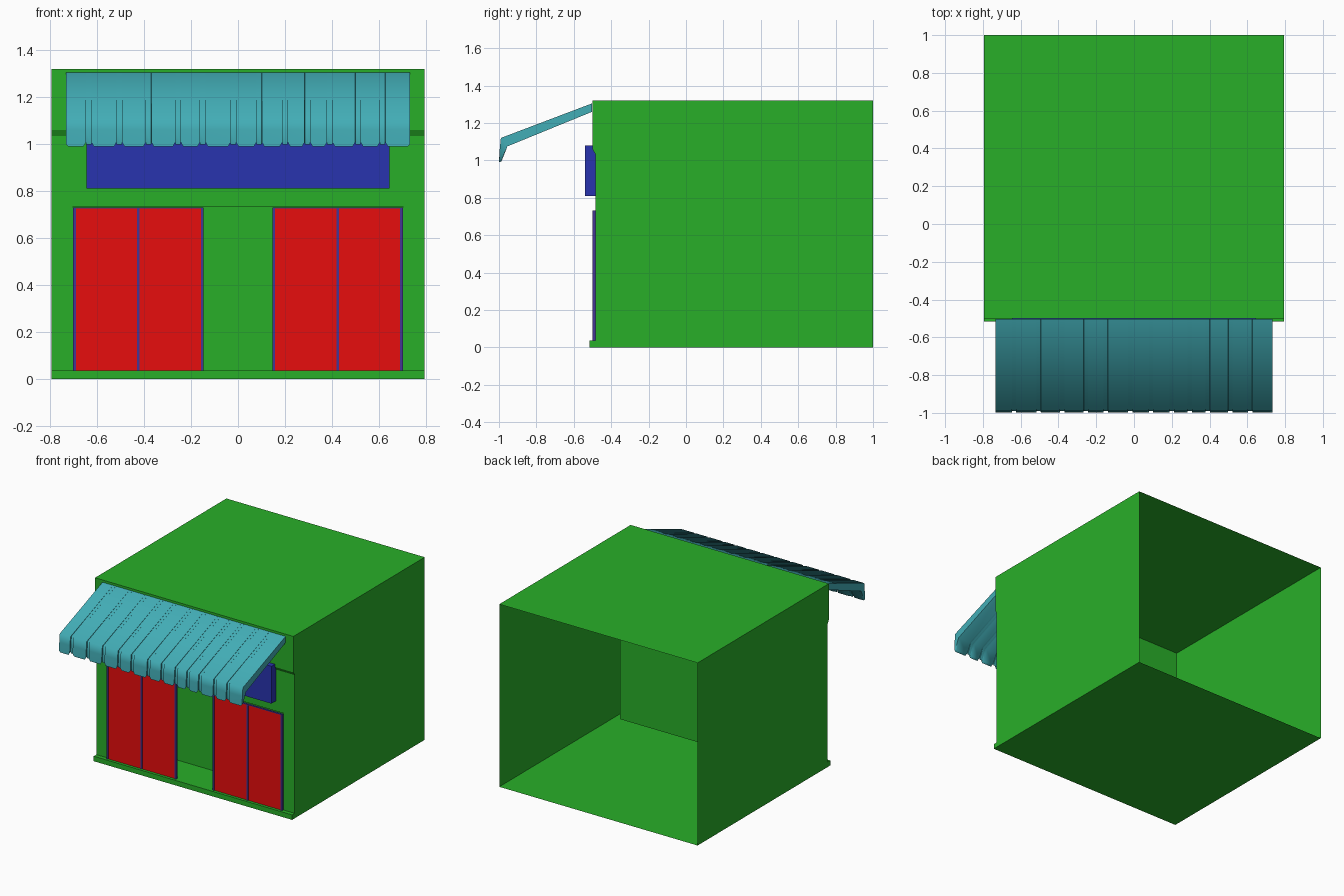
import bpy, bmesh
from math import radians

if "Cube" in bpy.data.objects:
    bpy.data.objects.remove(bpy.data.objects["Cube"])


def material(name, rgb):
    m = bpy.data.materials.new(name)
    m.diffuse_color = (*rgb, 1)
    m.use_nodes = True
    m.node_tree.nodes["Principled BSDF"].inputs["Base Color"].default_value = m.diffuse_color
    return m


GREEN = material("green", (0.022, 0.43, 0.022))
RED = material("red", (0.80, 0.004, 0.004))
BLUE = material("blue", (0.022, 0.034, 0.43))
PURPLE = material("purple", (0.06, 0.035, 0.30))
TEAL = material("teal", (0.055, 0.42, 0.47))


def finish(name, bm, mat):
    bmesh.ops.remove_doubles(bm, verts=bm.verts, dist=1e-5)
    bmesh.ops.recalc_face_normals(bm, faces=bm.faces)
    me = bpy.data.meshes.new(name)
    bm.to_mesh(me)
    bm.free()
    me.materials.append(mat)
    ob = bpy.data.objects.new(name, me)
    bpy.context.collection.objects.link(ob)
    return ob


def face(bm, pts):
    bm.faces.new([bm.verts.new(p) for p in pts])


def box(name, x0, x1, y0, y1, z0, z1, mat):
    bm = bmesh.new()
    bmesh.ops.create_cube(bm, size=1)
    for v in bm.verts:
        v.co = ((x0, x1)[v.co.x > 0], (y0, y1)[v.co.y > 0], (z0, z1)[v.co.z > 0])
    return finish(name, bm, mat)


# Shop shell: thin sheets, open at the back, with a stepped front profile
W, SILL, TOP = 0.793, 0.036, 0.735
WALL_Y, RECESS_Y, OPEN_X = -0.485, -0.25, 0.702
prof = [(1, 0), (-0.515, 0), (-0.515, SILL), (WALL_Y, SILL), (WALL_Y, 1.035),
        (-0.5, 1.06), (-0.5, 1.32), (1, 1.32)]
bm = bmesh.new()
for x in (-W, W):
    face(bm, [(x, y, z) for y, z in prof])
for i, ((y0, z0), (y1, z1)) in enumerate(zip(prof, prof[1:])):
    if i != 3:
        face(bm, [(-W, y0, z0), (W, y0, z0), (W, y1, z1), (-W, y1, z1)])
# Front wall around the opening
for x0, x1, z0, z1 in ((-W, -OPEN_X, SILL, TOP), (OPEN_X, W, SILL, TOP), (-W, W, TOP, 1.035)):
    face(bm, [(x0, WALL_Y, z0), (x1, WALL_Y, z0), (x1, WALL_Y, z1), (x0, WALL_Y, z1)])
# Recessed entrance behind the doors
for x in (-OPEN_X, OPEN_X):
    face(bm, [(x, WALL_Y, SILL), (x, RECESS_Y, SILL), (x, RECESS_Y, TOP), (x, WALL_Y, TOP)])
for z in (SILL, TOP):
    face(bm, [(-OPEN_X, WALL_Y, z), (OPEN_X, WALL_Y, z), (OPEN_X, RECESS_Y, z), (-OPEN_X, RECESS_Y, z)])
face(bm, [(-OPEN_X, RECESS_Y, SILL), (OPEN_X, RECESS_Y, SILL), (OPEN_X, RECESS_Y, TOP), (-OPEN_X, RECESS_Y, TOP)])
finish("shop_shell", bm, GREEN)

# Two pairs of door panels with thin frames
T = 0.012
for side, x0 in (("left", -0.702), ("right", 0.146)):
    x1 = x0 + 0.556
    mid = (x0 + x1) / 2
    for n, x in enumerate((x0, mid - T / 2, x1 - T)):
        box(f"{side}_door_post_{n}", x, x + T, -0.5, WALL_Y, SILL, TOP - 0.004, PURPLE)
    box(f"{side}_door_head", x0, x1, -0.499, WALL_Y, TOP - 0.01, TOP - 0.004, PURPLE)
    for n, (a, b) in enumerate(((x0 + T, mid - T / 2), (mid + T / 2, x1 - T))):
        box(f"{side}_door_panel_{n}", a, b, -0.495, -0.488, SILL, TOP - 0.01, RED)

# Blank sign board
box("sign_board", -0.645, 0.645, -0.54, WALL_Y, 0.81, 1.08, BLUE)


# Awning: cross-section lofted along x, pushed in and trimmed at each slit
def section(x, bottom, push):
    return [(x, -0.502, 1.305), (x, -0.99 + push, 1.12), (x, -0.996 + push, 1.06),
            (x, -0.999 + push, bottom), (x, -0.986, 0.999 if push else bottom + 0.006),
            (x, -0.955, 1.075), (x, -0.502, 1.26)]


slits = (-0.635, -0.505, -0.38, -0.255, -0.15, -0.02, 0.09, 0.2, 0.295, 0.39, 0.51, 0.615)
stations = [(-0.732, 1.0, 0), (-0.722, 0.99, 0)]
for s in slits:
    stations += [(s - 0.022, 0.99, 0), (s - 0.0115, 1.008, 0), (s - 0.011, 1.01, 0.01),
                 (s, 1.03, 0.01),
                 (s + 0.011, 1.01, 0.01), (s + 0.0115, 1.008, 0), (s + 0.022, 0.99, 0)]
stations += [(0.722, 0.99, 0), (0.732, 1.0, 0)]
bm = bmesh.new()
rings = [[bm.verts.new(p) for p in section(*st)] for st in stations]
for a, b in zip(rings, rings[1:]):
    for i in range(len(a)):
        j = (i + 1) % len(a)
        bm.faces.new((a[i], a[j], b[j], b[i]))
bm.faces.new(rings[0])
bm.faces.new(rings[-1])
awning = finish("awning", bm, TEAL)
awning.data.shade_smooth()
awning.data.set_sharp_from_angle(angle=radians(70))
